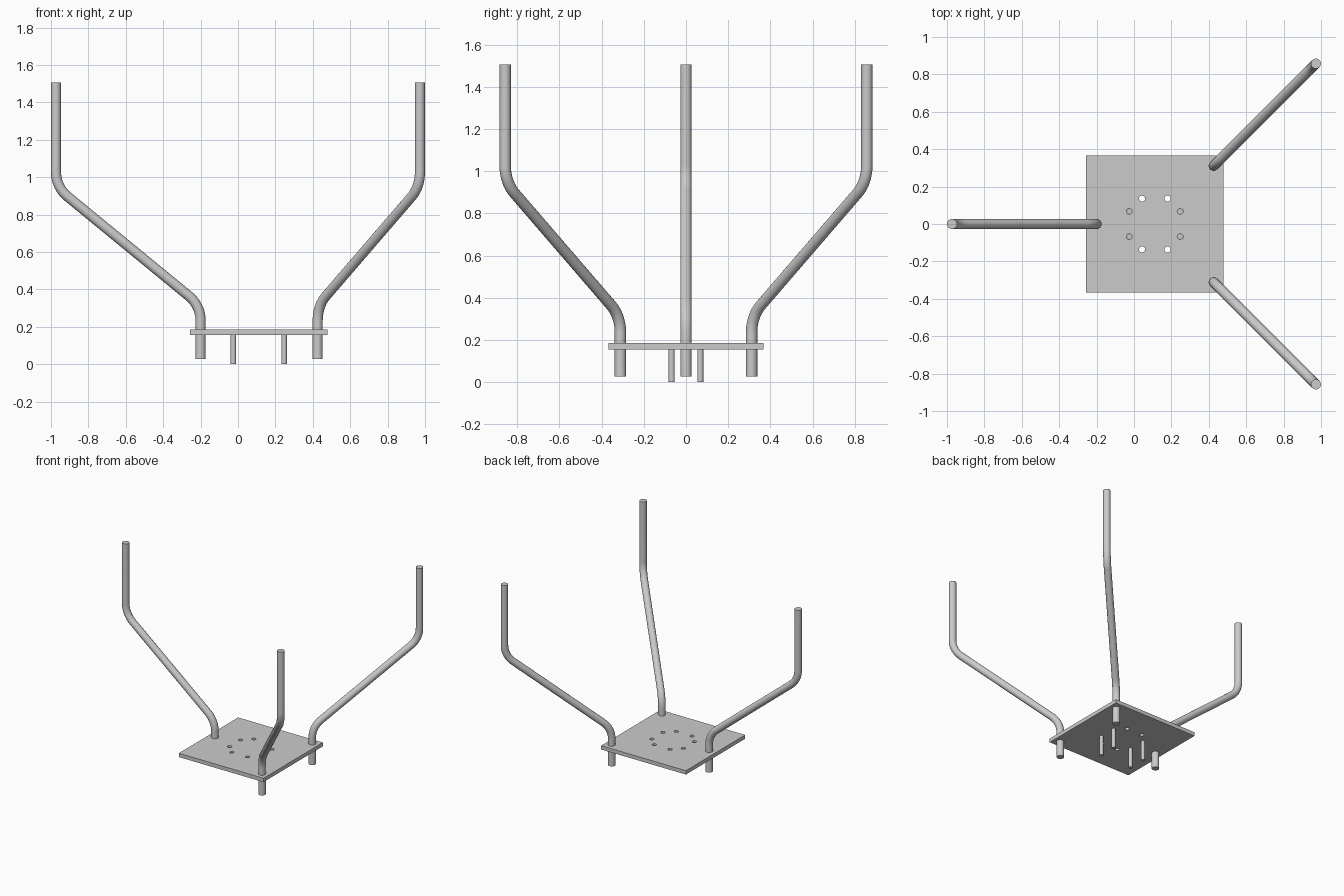
import bpy
from math import sin, cos, tan, pi, radians, atan2

if "Cube" in bpy.data.objects:
    bpy.data.objects.remove(bpy.data.objects["Cube"])

CX = 0.111            # centre of the plate in x
PLATE_HALF = 0.367
PLATE_Z = (0.155, 0.185)
TUBE_R = 0.027
REACH = 0.773         # horizontal run of each arm


def to_mesh(obj, smooth=True):
    bpy.ops.object.select_all(action='DESELECT')
    obj.select_set(True)
    bpy.context.view_layer.objects.active = obj
    bpy.ops.object.convert(target='MESH')
    if smooth:
        bpy.ops.object.shade_smooth_by_angle(angle=radians(35))
    return bpy.context.view_layer.objects.active


def new_curve(name, dims):
    cu = bpy.data.curves.new(name, 'CURVE')
    cu.dimensions = dims
    obj = bpy.data.objects.new(name, cu)
    bpy.context.collection.objects.link(obj)
    return obj, cu


def add_poly(cu, pts, cyclic=False):
    s = cu.splines.new('POLY')
    s.points.add(len(pts) - 1)
    for p, co in zip(s.points, pts):
        p.co = (*co, 1)
    s.use_cyclic_u = cyclic


def arm_profile():
    """Side profile (run, z) of the bent tube with two rounded corners."""
    z1, z2, R = 0.313, 0.947, 0.17
    bend = atan2(REACH, z2 - z1)
    t = R * tan(bend / 2)
    n = 12
    low = [(R * (1 - cos(bend * i / n)), z1 - t + R * sin(bend * i / n)) for i in range(n + 1)]
    # The upper bend is the lower one turned half way round
    high = [(REACH - u, z1 + z2 - z) for u, z in reversed(low)]
    return [(0, 0.027)] + low + high + [(REACH, 1.505)]


def arm(name, x, y, angle):
    obj, cu = new_curve(name, '3D')
    add_poly(cu, [(x + u * cos(angle), y + u * sin(angle), z) for u, z in arm_profile()])
    cu.bevel_depth = TUBE_R
    cu.bevel_resolution = 6
    cu.use_fill_caps = True
    to_mesh(obj)


# Three bent tube arms
arm("left_arm", -0.2, 0, pi)
arm("back_right_arm", 0.426, 0.311, pi / 4)
arm("front_right_arm", 0.426, -0.311, -pi / 4)

# Square plate with a ring of eight bolt holes
A, B = 0.068, 0.136
signs = [(sx, sy) for sx in (-1, 1) for sy in (-1, 1)]
pin_spots = [(CX + sx * B, sy * A) for sx, sy in signs]
open_spots = [(CX + sx * A, sy * B) for sx, sy in signs]

plate, cu = new_curve("base_plate", '2D')
h = PLATE_HALF
add_poly(cu, [(CX - h, -h, 0), (CX + h, -h, 0), (CX + h, h, 0), (CX - h, h, 0)], True)
for hx, hy in pin_spots + open_spots:
    add_poly(cu, [(hx + 0.016 * cos(2 * pi * i / 24), hy + 0.016 * sin(2 * pi * i / 24), 0)
                  for i in range(24)], True)
cu.fill_mode = 'BOTH'
cu.extrude = (PLATE_Z[1] - PLATE_Z[0]) / 2
plate.location.z = sum(PLATE_Z) / 2
to_mesh(plate)

# Four pins standing below the plate
for i, (px, py) in enumerate(pin_spots):
    top = PLATE_Z[0] + 0.003
    bpy.ops.mesh.primitive_cylinder_add(vertices=24, radius=0.0145, depth=top,
                                        location=(px, py, top / 2))
    bpy.context.object.name = f"pin_{i + 1}"
    bpy.ops.object.shade_smooth_by_angle(angle=radians(35))
